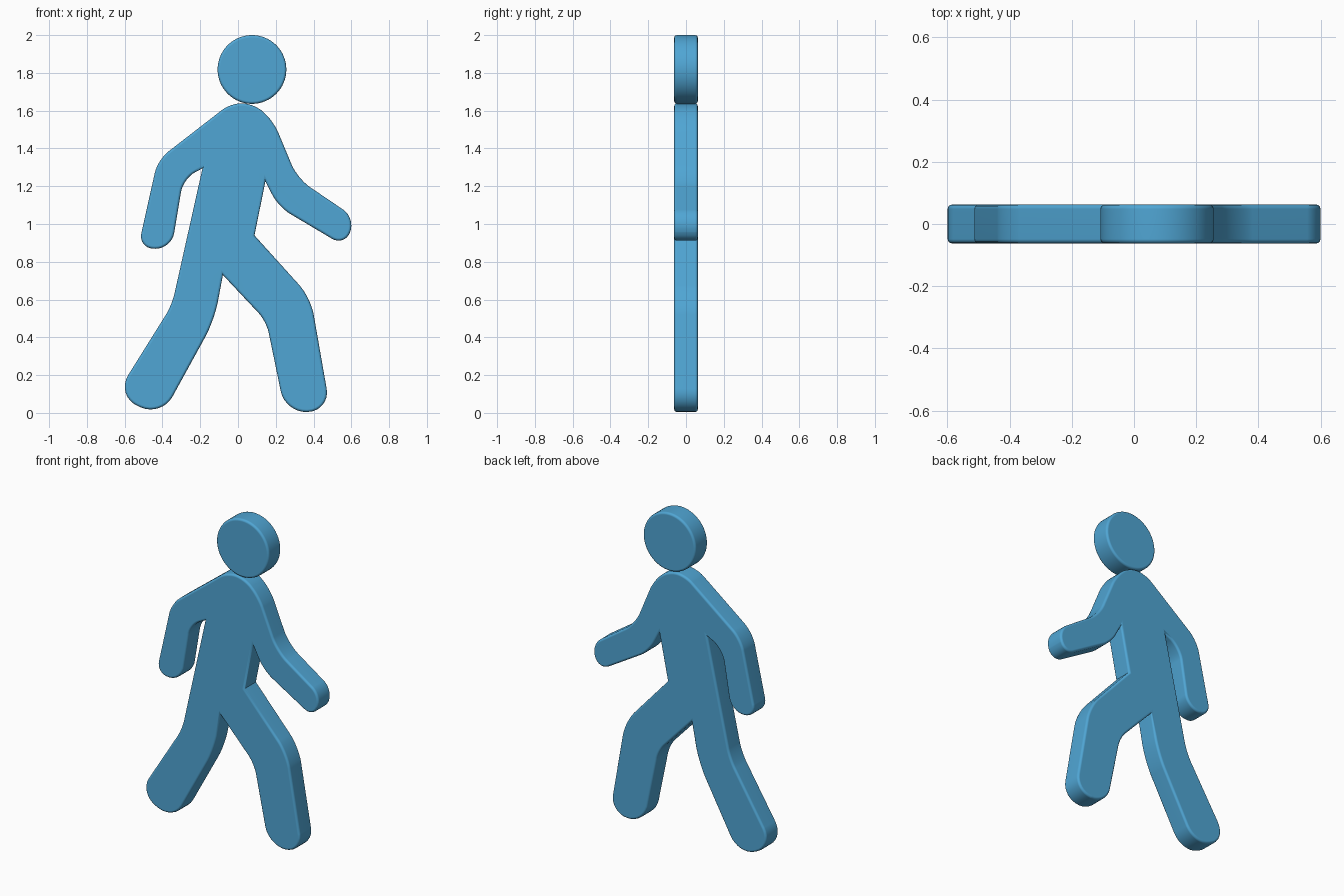
import bpy, bmesh, math
from mathutils import Vector

if "Cube" in bpy.data.objects:
    bpy.data.objects.remove(bpy.data.objects["Cube"])

HALF = 0.0625   # half thickness in y
EDGE = 0.014    # rounded rim size

blue = bpy.data.materials.new("blue")
blue.diffuse_color = (0.08, 0.38, 0.66, 1)
blue.use_nodes = True
blue.node_tree.nodes["Principled BSDF"].inputs["Base Color"].default_value = blue.diffuse_color


def rounded(corners, steps=8):
    """Outline from (x, z, setback) corners; setback 0 stays sharp."""
    out = []
    n = len(corners)
    for i, (x, z, s) in enumerate(corners):
        p = Vector((x, z))
        if s == 0:
            out.append(p)
            continue
        a = p + (Vector(corners[i - 1][:2]) - p).normalized() * s
        b = p + (Vector(corners[(i + 1) % n][:2]) - p).normalized() * s
        c, d = a.lerp(p, 0.55), b.lerp(p, 0.55)
        for k in range(steps + 1):
            t = k / steps
            u = 1 - t
            out.append(a * u**3 + c * 3 * u * u * t + d * 3 * u * t * t + b * t**3)
    return out


def plate(name, outline):
    """Extrude an outline through y and round both rims."""
    bm = bmesh.new()
    face = bm.faces.new([bm.verts.new((p.x, -HALF, p.y)) for p in outline])
    ext = bmesh.ops.extrude_face_region(bm, geom=[face], use_keep_orig=True)
    moved = [g for g in ext["geom"] if isinstance(g, bmesh.types.BMVert)]
    bmesh.ops.translate(bm, verts=moved, vec=(0, 2 * HALF, 0))
    bmesh.ops.recalc_face_normals(bm, faces=bm.faces[:])
    rim = [e for e in bm.edges if abs(e.verts[0].co.y - e.verts[1].co.y) < 1e-5]
    bmesh.ops.bevel(bm, geom=rim, offset=EDGE, segments=3, profile=0.5,
                    affect='EDGES', clamp_overlap=False)
    me = bpy.data.meshes.new(name)
    bm.to_mesh(me)
    bm.free()
    me.materials.append(blue)
    ob = bpy.data.objects.new(name, me)
    bpy.context.collection.objects.link(ob)
    bpy.ops.object.select_all(action='DESELECT')
    ob.select_set(True)
    bpy.context.view_layer.objects.active = ob
    bpy.ops.object.shade_smooth_by_angle(angle=math.radians(40))
    weighted = ob.modifiers.new("weighted_normals", 'WEIGHTED_NORMAL')
    weighted.keep_sharp = True
    return ob


# Head disc
plate("head", [Vector((0.074 + 0.182 * math.cos(a), 1.818 + 0.182 * math.sin(a)))
               for a in (math.tau * i / 64 for i in range(64))])

# Walking body silhouette, counter-clockwise from the neck
plate("body", rounded([
    # neck and rear arm
    (-0.035, 1.642, 0.06), (-0.425, 1.34, 0.07), (-0.53, 0.87, 0.085),
    (-0.352, 0.868, 0.085), (-0.29, 1.24, 0.07), (-0.188, 1.295, 0),
    # back and rear leg
    (-0.35, 0.57, 0.06), (-0.65, 0.09, 0.13), (-0.405, -0.02, 0.12),
    (-0.125, 0.49, 0.10), (-0.08, 0.73, 0),
    # front leg
    (0.15, 0.485, 0.06), (0.25, 0.0, 0.115), (0.49, 0.01, 0.12),
    (0.385, 0.61, 0.09), (0.087, 0.94, 0),
    # chest and front arm
    (0.145, 1.225, 0), (0.215, 1.09, 0.07), (0.565, 0.882, 0.078),
    (0.622, 1.032, 0.078), (0.315, 1.24, 0.08),
    # front shoulder
    (0.19, 1.54, 0.06), (0.09, 1.635, 0.06),
]))
